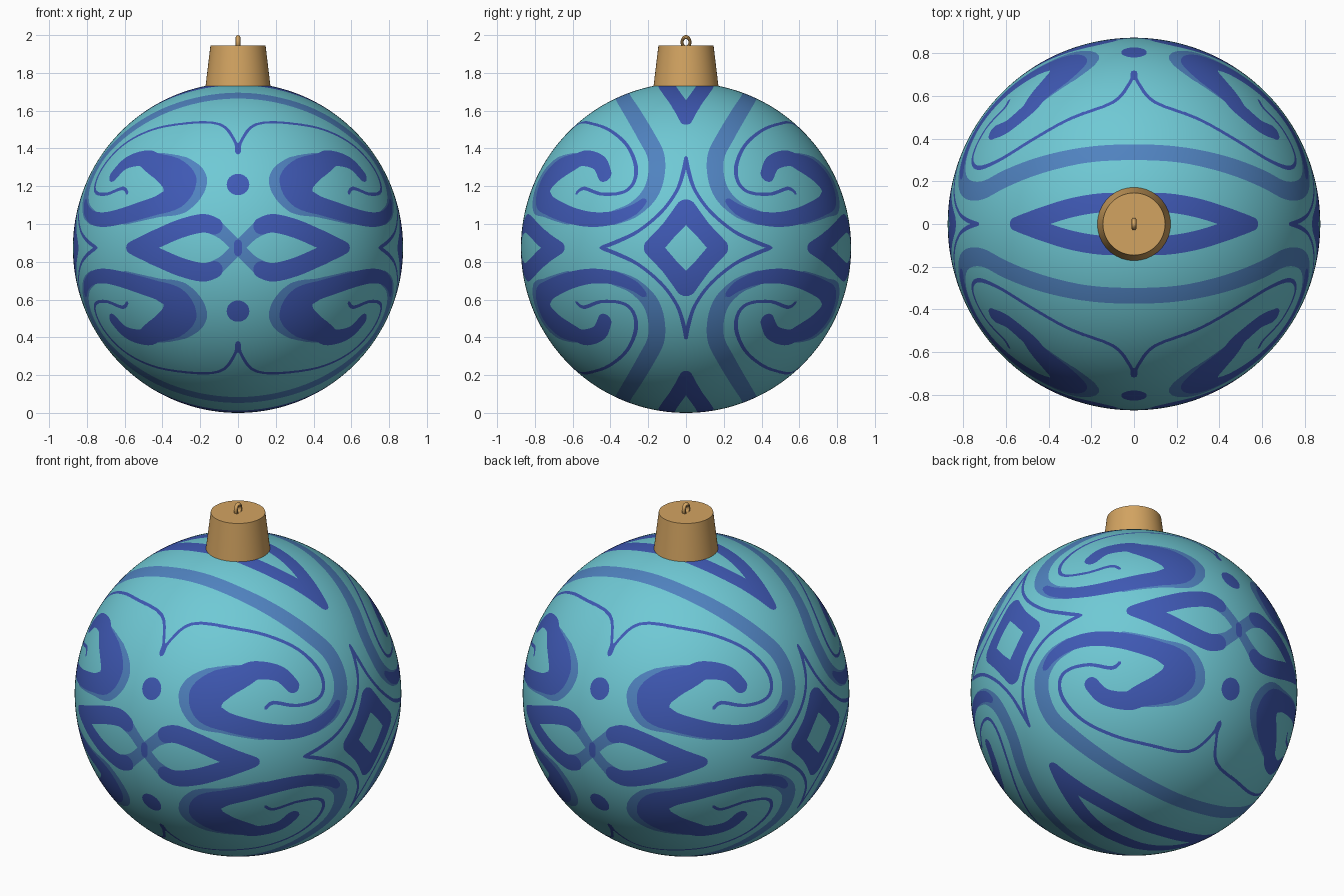
import bpy, bmesh, math
from mathutils import Vector

if "Cube" in bpy.data.objects:
    bpy.data.objects.remove(bpy.data.objects["Cube"])

R = 0.874          # ball radius, also the height of its centre
N = 100            # mesh steps per quarter turn
REACH = 0.03       # distance beyond which strokes are ignored


def material(name, rgb):
    m = bpy.data.materials.new(name)
    m.diffuse_color = (*rgb, 1)
    m.use_nodes = True
    m.node_tree.nodes["Principled BSDF"].inputs["Base Color"].default_value = m.diffuse_color
    return m


teal = material("teal", (0.160, 0.585, 0.665))
dark_blue = material("dark blue", (0.050, 0.100, 0.460))
mid_blue = material("mid blue", (0.080, 0.225, 0.525))
gold = material("gold", (0.650, 0.370, 0.120))


# ---- painted strokes, drawn in one octant of the ball and mirrored ----
def on_ball(view, a, b):
    c = math.sqrt(max(0, R * R - a * a - b * b))
    p = {"side": (c, a, b), "front": (a, c, b), "top": (a, b, c)}[view]
    return Vector(p).normalized() * R


def stroke(layer, *pts, steps=4):
    """Smooth brush stroke through (view, a, b, radius) points."""
    k = [(on_ball(v, a, b), r) for v, a, b, r in pts]
    path = []
    for i in range(len(k) - 1):
        (p0, _), (p1, r1), (p2, r2), (p3, _) = (
            k[max(i - 1, 0)], k[i], k[i + 1], k[min(i + 2, len(k) - 1)])
        for s in range(steps):
            t = s / steps
            p = 0.5 * (2 * p1 + (p2 - p0) * t + (2 * p0 - 5 * p1 + 4 * p2 - p3) * t ** 2
                       + (3 * p1 - p0 - 3 * p2 + p3) * t ** 3)
            path.append((p.normalized() * R, r1 + (r2 - r1) * t))
    path.append(k[-1])
    for (a, ra), (b, rb) in zip(path, path[1:]):
        d = b - a
        reach = d.length / 2 + max(ra, rb) + REACH
        layer.append((a, d, max(d.length_squared, 1e-9), ra, rb - ra, (a + b) / 2, reach ** 2))


def field(layer, p):
    """Signed distance to the nearest stroke edge, negative inside."""
    best = REACH
    for a, d, dd, ra, dr, mid, reach2 in layer:
        if (p - mid).length_squared < reach2:
            t = min(1, max(0, (p - a).dot(d) / dd))
            best = min(best, (p - a - d * t).length - ra - dr * t)
    return best


S, F, T = "side", "front", "top"
dark, mid = [], []

# side diamond and the thin diamond outline around it
stroke(dark, (S, 0, .2, .058), (S, .088, .097, .046), (S, .175, 0, .05))
stroke(dark, (S, 0, .48, .009), (S, .015, .4, .011), (S, .05, .3, .009), (S, .13, .19, .009),
       (S, .25, .09, .009), (S, .36, .035, .011), (S, .45, 0, .01))
# big scroll
stroke(dark, (S, .43, .385, .04), (S, .46, .45, .043), (S, .54, .475, .05), (F, .45, .45, .06),
       (F, .36, .405, .085), (F, .31, .345, .095), (F, .335, .275, .075), (F, .43, .225, .052),
       (S, .62, .175, .045), (S, .5, .15, .04), (S, .38, .16, .036), (S, .28, .2, .03),
       (S, .225, .245, .018))
# paler rim on the scroll and the pale band sweeping over the top
stroke(mid, (F, .44, .45, .062), (F, .32, .405, .092), (F, .26, .345, .1), (F, .31, .265, .09),
       (F, .42, .22, .06), (S, .62, .17, .048))
stroke(mid, (T, 0, .337, .04), (T, .22, .325, .04), (T, .44, .276, .043), (T, .61, .21, .045),
       (S, .16, .49, .045), (S, .158, .38, .045), (S, .195, .28, .045), (S, .28, .2, .043),
       (S, .38, .16, .04))
# thin curl
stroke(dark, (F, 0, .5, .009), (F, .02, .57, .008), (S, .57, .655, .009), (S, .49, .655, .009),
       (S, .40, .62, .009), (S, .31, .54, .009), (S, .265, .43, .011), (S, .28, .34, .01),
       (S, .34, .292, .009), (S, .45, .285, .009), (S, .54, .315, .01), (S, .58, .29, .009))
# front dot and dash
stroke(dark, (F, 0, .335, .06), (F, 0, .337, .06), steps=1)
stroke(dark, (F, 0, .51, .016), (F, 0, .54, .016), steps=1)
# front double leaf with its pale crossing
stroke(dark, (F, .57, 0, .03), (F, .45, .04, .05), (F, .31, .1, .05), (F, .19, .13, .05),
       (F, .125, .115, .045))
stroke(mid, (F, .13, .115, .045), (F, .07, .07, .033), (F, 0, 0, .033))
stroke(dark, (F, 0, 0, .022), (F, 0, .025, .02), steps=1)
# leaf over the top and bottom
stroke(dark, (T, .56, 0, .03), (T, .45, .028, .045), (T, .3, .075, .045), (T, .15, .1, .045),
       (T, 0, .1, .045))

# ---- ball: one octant, cut along the stroke edges ----
bm = bmesh.new()
bmesh.ops.create_uvsphere(bm, u_segments=4 * N, v_segments=2 * N, radius=R)
bmesh.ops.delete(bm, geom=[v for v in bm.verts if min(v.co) < -1e-4], context='VERTS')
for layer in (mid, dark):
    value = {v: field(layer, v.co) for v in bm.verts}
    cuts = []
    for e in list(bm.edges):
        a, b = e.verts
        fa, fb = value[a], value[b]
        if fa * fb < 0:
            t = min(0.97, max(0.03, fa / (fa - fb)))
            _, v = bmesh.utils.edge_split(e, a, t)
            v.co = v.co.normalized() * R
            cuts.append(v)
    bmesh.ops.connect_verts(bm, verts=cuts)
for f in bm.faces:
    c = f.calc_center_median()
    f.material_index = 1 if field(dark, c) < 0 else 2 if field(mid, c) < 0 else 0
    f.smooth = True
for v in bm.verts:                      # keep the seam exactly on the mirror planes
    v.co = [0 if abs(x) < 1e-4 else x for x in v.co]
mesh = bpy.data.meshes.new("ball")
bm.to_mesh(mesh)
bm.free()
ball = bpy.data.objects.new("ball", mesh)
bpy.context.collection.objects.link(ball)
ball.location.z = R
for m in (teal, dark_blue, mid_blue):
    mesh.materials.append(m)
mirror = ball.modifiers.new("mirror", 'MIRROR')
mirror.use_axis = (True, True, True)
mirror.merge_threshold = 0.0001

# ---- gold cap ----
bpy.ops.mesh.primitive_cone_add(vertices=64, radius1=0.173, radius2=0.146, depth=0.225,
                                location=(0, 0, 1.8325))
cap = bpy.context.object
cap.name = "cap"
cap.data.materials.append(gold)
bpy.ops.object.shade_smooth_by_angle()

# ---- hanging loop ----
bpy.ops.mesh.primitive_torus_add(major_segments=32, minor_segments=12, major_radius=0.021,
                                 minor_radius=0.008, location=(0, 0, 1.962),
                                 rotation=(0, math.pi / 2, 0))
loop = bpy.context.object
loop.name = "hanging_loop"
loop.scale = (1.31, 1, 1.5)
loop.data.materials.append(gold)
bpy.ops.object.shade_smooth_by_angle()
